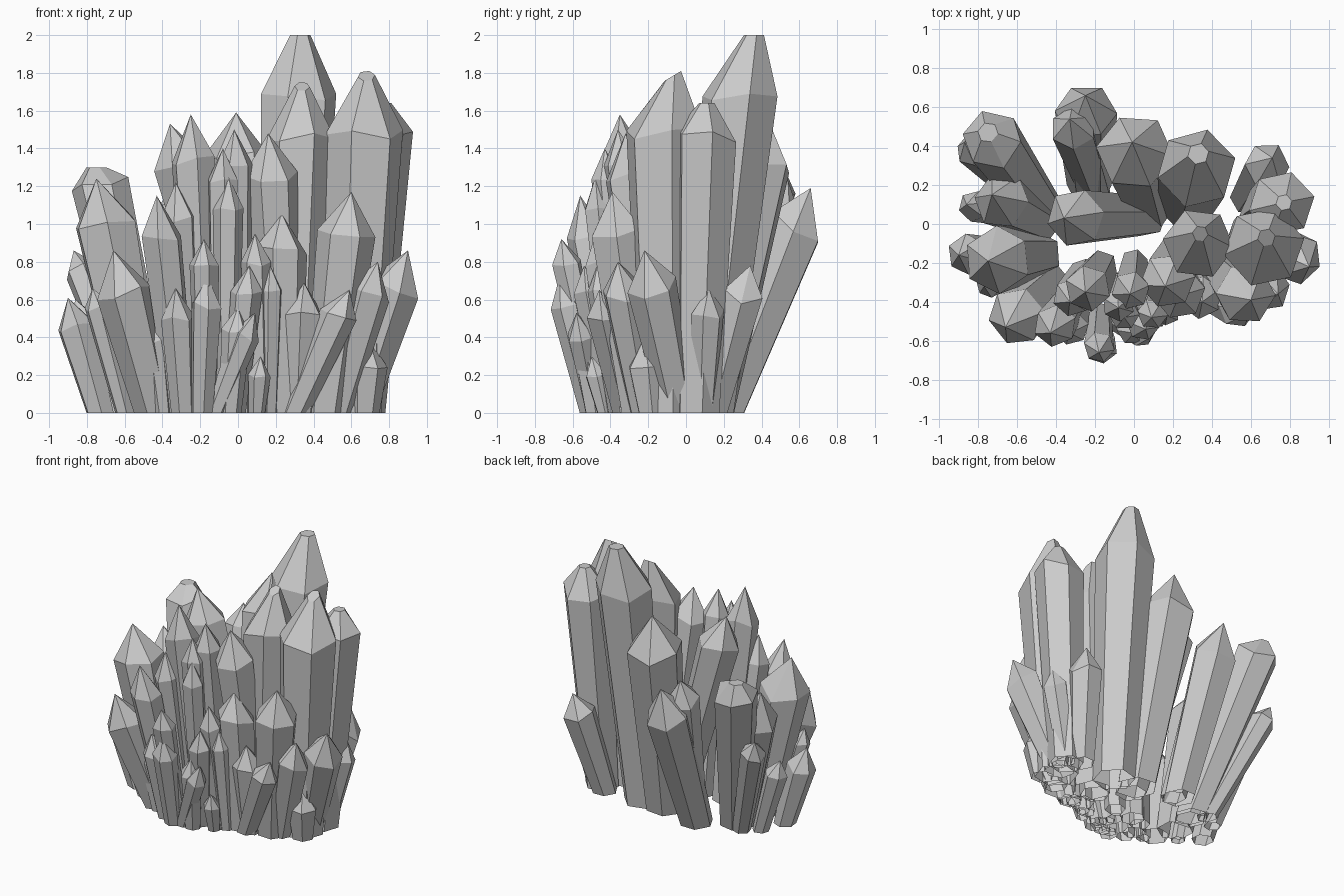
import bpy, bmesh, math, random
from mathutils import Vector

random.seed(4)


def crystal(name, x, y, z, r, bx, by, flat=0.0, sides=6, point=1.5, shift=0.0, slope=0.0):
    """Leaning open-bottomed prism cut level at the ground, pointed or blunt tip."""
    tip, base = Vector((x, y, z)), Vector((bx, by, 0))
    axis = (tip - base).normalized()
    u = Vector((1, 0, 0))
    u = (u - axis * u.dot(axis)).normalized()
    v = axis.cross(u)
    shoulder = tip - axis * (r * point)
    tip = tip + Vector((0, shift, 0))
    turn = random.uniform(0, math.tau / sides)
    bm = bmesh.new()

    def ring(c, rad, jitter=0.0, level=False):
        out = []
        for i in range(sides):
            a = turn + math.tau * i / sides
            p = c + (u * math.cos(a) + v * math.sin(a)) * rad
            p += axis * random.uniform(-jitter, jitter)
            if level:
                p -= axis * (p.z / axis.z)
            out.append(bm.verts.new(p))
        return out

    low = ring(base, r * 0.72, level=True)
    top = ring(shoulder, r, r * 0.22)
    pairs = [(low, top)]
    if flat:
        cap = ring(tip, r * flat)
        high = max(p.co.y for p in cap)
        for p in cap:
            p.co.z = z - slope * (high - p.co.y)
        pairs.append((top, cap))
        bm.faces.new(cap)
    else:
        apex = bm.verts.new(tip)
        for i in range(sides):
            bm.faces.new((top[i], top[(i + 1) % sides], apex))
    for a, b in pairs:
        for i in range(sides):
            j = (i + 1) % sides
            bm.faces.new((a[i], a[j], b[j], b[i]))
    bmesh.ops.recalc_face_normals(bm, faces=bm.faces)
    me = bpy.data.meshes.new(name)
    bm.to_mesh(me)
    bm.free()
    bpy.context.collection.objects.link(bpy.data.objects.new(name, me))


def cluster(name, rows, **kw):
    for i, row in enumerate(rows):
        crystal(f"{name}_{i + 1}", *row, **kw)


# each row: tip x, y, z, radius, base x, y

# tall blunt columns
crystal("tallest_column", 0.33, 0.32, 2.0, 0.205, 0.27, 0.11, flat=0.27, point=1.6, shift=0.04)
cluster("blunt_column", [
    (0.68, -0.12, 1.81, 0.21, 0.61, -0.1),
    (0.34, -0.1, 1.75, 0.185, 0.29, -0.1),
], flat=0.22, shift=0.05, slope=0.6)
crystal("right_blunt_column", 0.77, 0.11, 1.64, 0.17, 0.66, 0.06, flat=0.25, point=1.0)

# back columns leaning outwards
cluster("back_column", [
    (-0.01, 0.42, 1.59, 0.2, 0.08, 0.12),
    (-0.36, 0.03, 1.53, 0.15, 0.06, 0.04),
    (-0.25, 0.66, 1.19, 0.16, -0.23, 0.2),
    (-0.33, 0.54, 1.23, 0.12, -0.2, 0.18),
    (0.71, 0.34, 0.78, 0.12, 0.58, 0.14),
    (-0.87, 0.42, 0.86, 0.09, -0.55, 0.12),
], point=1.4)
crystal("back_left_column", -0.75, 0.47, 1.3, 0.155, -0.46, 0.06, flat=0.35, point=0.8)

# left group
cluster("left_crystal", [
    (-0.75, -0.19, 1.24, 0.175, -0.5, -0.16),
    (-0.73, 0.15, 1.1, 0.15, -0.48, 0.02),
    (-0.9, -0.16, 0.61, 0.105, -0.73, -0.14),
    (-0.86, 0.1, 0.6, 0.08, -0.66, 0.05),
    (-0.66, -0.53, 0.86, 0.15, -0.44, -0.31),
    (-0.77, -0.32, 0.66, 0.07, -0.6, -0.25),
])

# right group
cluster("right_crystal", [
    (0.9, -0.22, 0.86, 0.135, 0.63, -0.04),
    (0.83, 0.12, 0.66, 0.09, 0.68, 0.09),
    (0.74, -0.36, 0.8, 0.115, 0.52, -0.22),
    (0.6, -0.39, 1.17, 0.155, 0.46, -0.24),
    (0.59, -0.46, 0.65, 0.1, 0.3, -0.32),
    (0.35, -0.4, 0.69, 0.11, 0.32, -0.3),
    (0.23, -0.37, 1.06, 0.135, 0.24, -0.28),
    (0.16, -0.32, 1.48, 0.145, 0.24, -0.13),
    (0.69, -0.22, 0.4, 0.11, 0.67, -0.18),
    (0.7, 0.04, 0.36, 0.08, 0.69, 0.03),
])

# front tall shards
cluster("front_spire", [
    (-0.25, -0.35, 1.58, 0.12, -0.17, -0.22),
    (-0.02, -0.36, 1.5, 0.1, 0.0, -0.2),
    (-0.08, -0.43, 1.4, 0.085, -0.08, -0.31),
    (-0.33, -0.4, 1.22, 0.1, -0.26, -0.25),
    (-0.43, -0.56, 1.15, 0.11, -0.3, -0.36),
    (-0.05, -0.48, 1.25, 0.08, -0.06, -0.36),
    (0.09, -0.48, 0.95, 0.08, 0.12, -0.36),
], point=2.0)

# front short shards
cluster("front_shard", [
    (-0.18, -0.66, 0.92, 0.08, -0.17, -0.46),
    (-0.16, -0.67, 0.72, 0.085, -0.19, -0.5),
    (-0.33, -0.56, 0.66, 0.09, -0.29, -0.44),
    (0.09, -0.58, 0.53, 0.075, -0.12, -0.48),
    (0.0, -0.56, 0.56, 0.08, -0.04, -0.48),
    (0.12, -0.5, 0.3, 0.06, 0.1, -0.43),
    (0.06, -0.54, 0.78, 0.085, -0.02, -0.4),
    (-0.46, -0.44, 0.5, 0.07, -0.4, -0.38),
    (0.17, -0.47, 0.78, 0.07, 0.16, -0.36),
], point=1.7)
